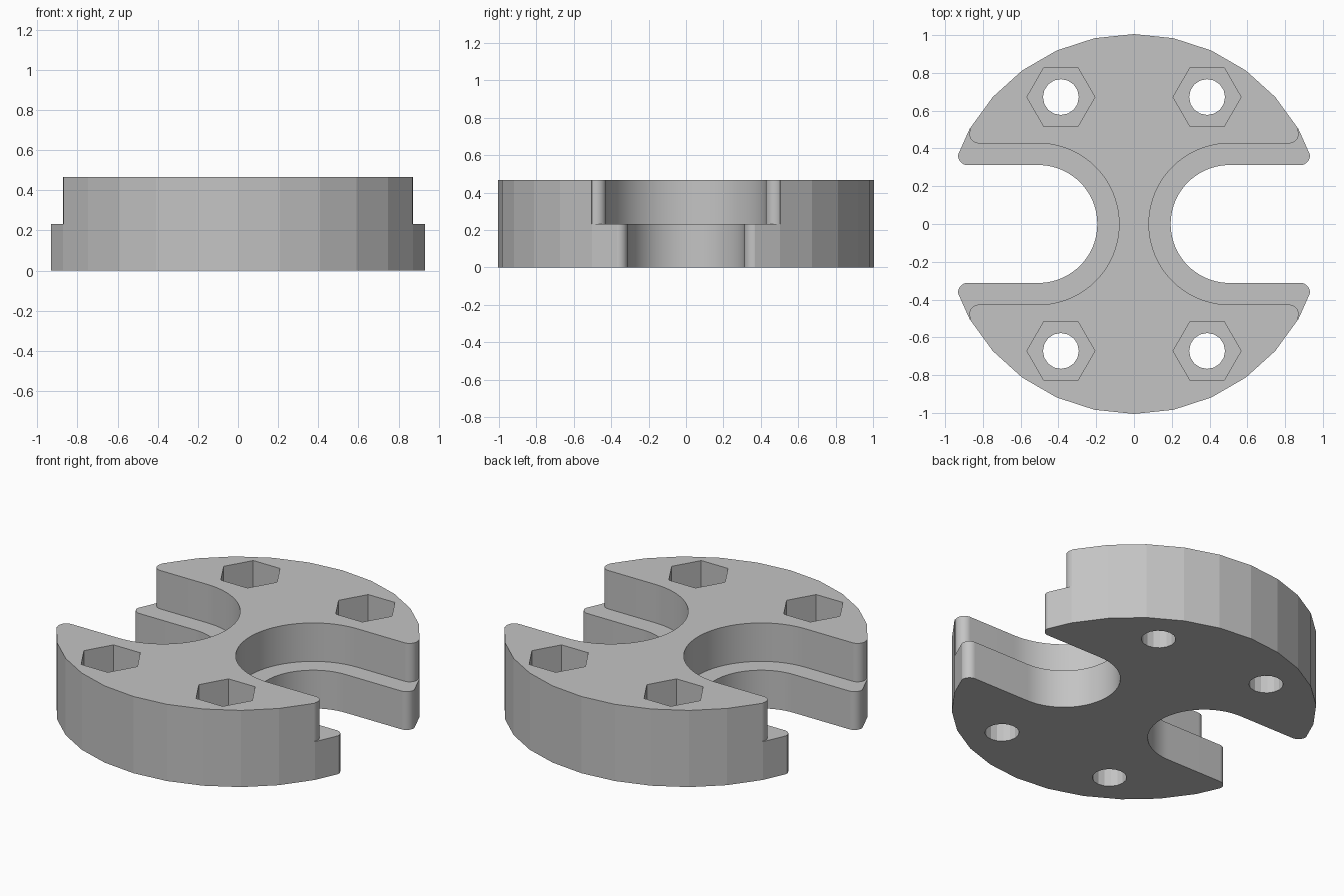
import bpy, bmesh, math
from math import sin, cos, pi, radians

if "Cube" in bpy.data.objects:
    bpy.data.objects.remove(bpy.data.objects["Cube"])

HEIGHT, LEDGE = 0.467, 0.233
SIDES = 30
RIM = 1 / cos(pi / SIDES)        # flats sit at distance 1
SLOT_X, TIP = 0.506, 0.05        # slot arc centre, tip rounding
HOLE_X, HOLE_Y = 0.387, 0.672

grey = bpy.data.materials.new("grey")
grey.diffuse_color = (0.55, 0.55, 0.55, 1)
grey.use_nodes = True
grey.node_tree.nodes["Principled BSDF"].inputs["Base Color"].default_value = grey.diffuse_color


def prism(name, points, z0, z1):
    """Extrude a closed outline from z0 to z1."""
    bm = bmesh.new()
    face = bm.faces.new([bm.verts.new((x, y, z0)) for x, y in points])
    top = bmesh.ops.extrude_face_region(bm, geom=[face])["geom"]
    bmesh.ops.translate(bm, vec=(0, 0, z1 - z0),
                        verts=[v for v in top if isinstance(v, bmesh.types.BMVert)])
    bmesh.ops.recalc_face_normals(bm, faces=bm.faces)
    mesh = bpy.data.meshes.new(name)
    bm.to_mesh(mesh)
    bm.free()
    mesh.materials.append(grey)
    ob = bpy.data.objects.new(name, mesh)
    bpy.context.collection.objects.link(ob)
    return ob


def arc(cx, cy, r, a0, a1, n):
    """Points on an arc, angles in degrees."""
    return [(cx + r * cos(radians(a0 + (a1 - a0) * i / n)),
             cy + r * sin(radians(a0 + (a1 - a0) * i / n))) for i in range(n + 1)]


def ring(cx, cy, r, n):
    return arc(cx, cy, r, 0, 360, n)[:-1]


def slot(half_width, normal, side):
    """U-shaped slot whose mouth flares around the rounded tips of the body."""
    a = radians(normal)          # direction of the rim flat that meets the tip
    cy = half_width + TIP
    cx = (1 - TIP - cy * sin(a)) / cos(a)
    upper = [(cx + 0.5 * cos(a), cy + 0.5 * sin(a))]
    upper += arc(cx, cy, TIP, normal, -90, 16)
    upper += arc(SLOT_X, 0, half_width, 90, 180, 20)
    lower = [(x, -y) for x, y in reversed(upper[:-1])]
    return [(side * x, y) for x, y in upper + lower]


def cut(body, cutter):
    mod = body.modifiers.new(cutter.name, 'BOOLEAN')
    mod.operation, mod.solver, mod.object = 'DIFFERENCE', 'EXACT', cutter
    bpy.context.view_layer.objects.active = body
    bpy.ops.object.modifier_apply(modifier=mod.name)
    bpy.data.objects.remove(cutter)


# Faceted drum
step = 360 / SIDES
body = prism("clamp_body", arc(0, 0, RIM, step / 2, step / 2 + 360, SIDES)[:-1], 0, HEIGHT)

# Through slots, and wider slots above the ledge
for side in (-1, 1):
    cut(body, prism("narrow_slot", slot(0.312, 1.5 * step, side), -0.1, 0.6))
    cut(body, prism("wide_slot", slot(0.427, 2.5 * step, side), LEDGE, 0.6))

# Bolt holes with hexagonal nut pockets
for sx in (-1, 1):
    for sy in (-1, 1):
        x, y = sx * HOLE_X, sy * HOLE_Y
        cut(body, prism("bolt_hole", ring(x, y, 0.095, 16), -0.1, 0.6))
        cut(body, prism("nut_pocket", ring(x, y, 0.18, 6), LEDGE, 0.6))

# Fine arcs smooth, rim facets and edges crisp
bpy.ops.object.select_all(action='DESELECT')
body.select_set(True)
bpy.context.view_layer.objects.active = body
bpy.ops.object.shade_smooth_by_angle(angle=radians(10))
